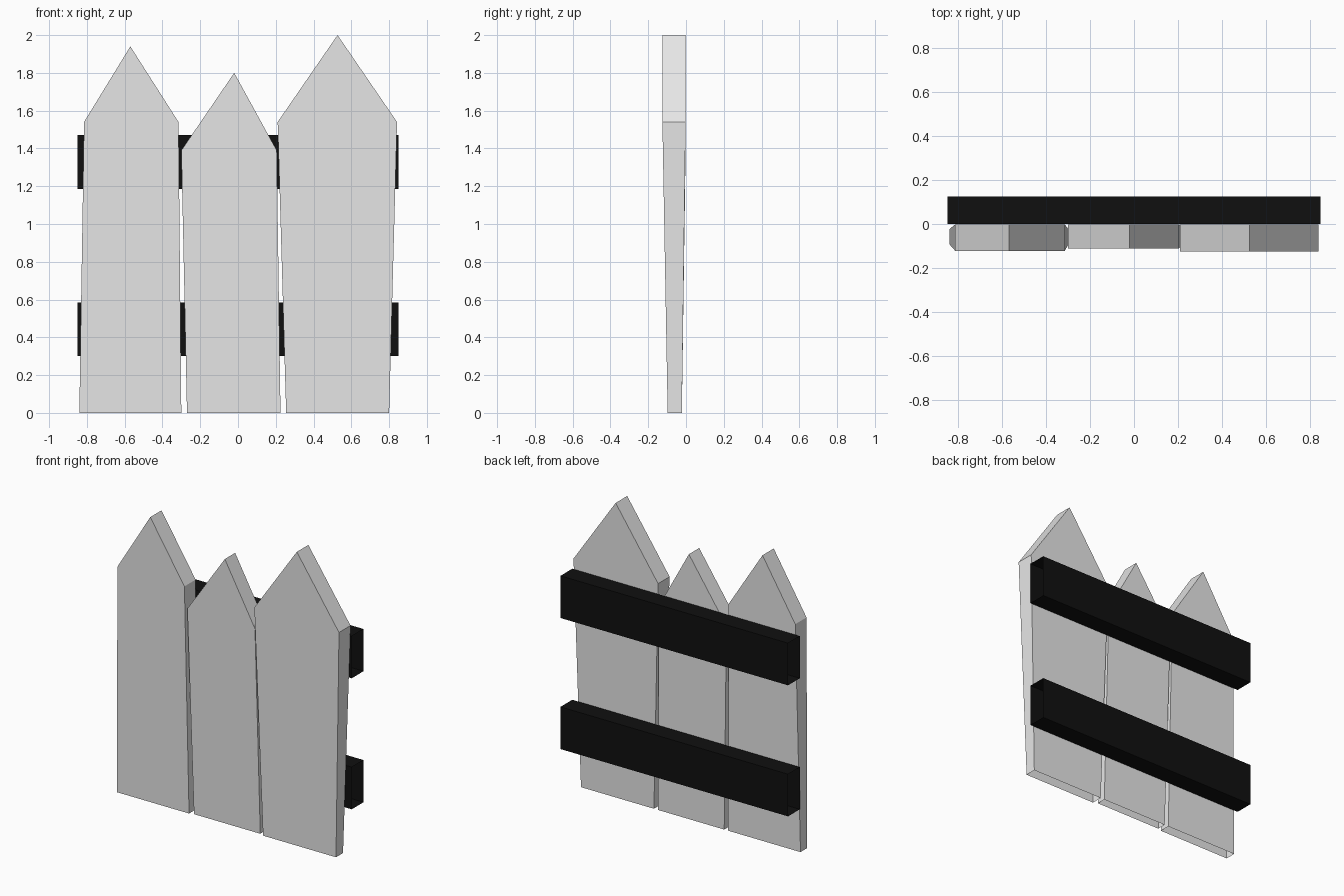
import bpy
import bmesh

cube = bpy.data.objects.get("Cube")
if cube:
    bpy.data.objects.remove(cube, do_unlink=True)


def make_material(name, rgb):
    mat = bpy.data.materials.new(name)
    mat.use_nodes = True
    color = (*rgb, 1.0)
    mat.diffuse_color = color
    mat.node_tree.nodes["Principled BSDF"].inputs["Base Color"].default_value = color
    return mat


def make_object(name, bm, mat):
    bmesh.ops.recalc_face_normals(bm, faces=bm.faces)
    mesh = bpy.data.meshes.new(name)
    bm.to_mesh(mesh)
    bm.free()
    mesh.materials.append(mat)
    obj = bpy.data.objects.new(name, mesh)
    bpy.context.collection.objects.link(obj)
    return obj


def loft(bm, front, back):
    """Join two matching outlines; the first edge stays open."""
    a = [bm.verts.new(p) for p in front]
    b = [bm.verts.new(p) for p in back]
    bm.faces.new(a)
    bm.faces.new(b[::-1])
    for i in range(1, len(a)):
        j = (i + 1) % len(a)
        bm.faces.new((a[i], b[i], b[j], a[j]))


def board(name, bottom, shoulder, shoulder_z, peak, front_y, mat):
    """Pointed picket, thinner at the foot, with an open underside."""
    outline = [(bottom[0], 0), (bottom[1], 0), (shoulder[1], shoulder_z),
               peak, (shoulder[0], shoulder_z)]
    front, back = [], []
    for x, z in outline:
        foot = z == 0
        front.append((x, front_y + 0.028 if foot else front_y, z))
        back.append((x, -0.022 if foot else -0.002, z))
    bm = bmesh.new()
    loft(bm, front, back)
    return make_object(name, bm, mat)


def rail(name, z0, z1, mat):
    """Square tube across the back, open at both ends."""
    bm = bmesh.new()
    section = [(0, z0), (0.125, z0), (0.125, z1), (0, z1)]
    rings = [[bm.verts.new((x, y, z)) for y, z in section] for x in (-0.85, 0.85)]
    for i in range(4):
        j = (i + 1) % 4
        bm.faces.new((rings[0][i], rings[0][j], rings[1][j], rings[1][i]))
    return make_object(name, bm, mat)


grey = make_material("grey_wood", (0.8, 0.8, 0.8))
black = make_material("black_wood", (0.005, 0.005, 0.005))

# Three pickets
board("right_picket", (-0.84, -0.30), (-0.815, -0.315), 1.54, (-0.57, 1.94), -0.122, grey)
board("middle_picket", (-0.27, 0.225), (-0.30, 0.205), 1.39, (-0.02, 1.80), -0.112, grey)
board("left_picket", (0.255, 0.80), (0.21, 0.842), 1.54, (0.527, 2.0), -0.125, grey)

# Two cross rails
rail("lower_rail", 0.30, 0.585, black)
rail("upper_rail", 1.185, 1.47, black)
